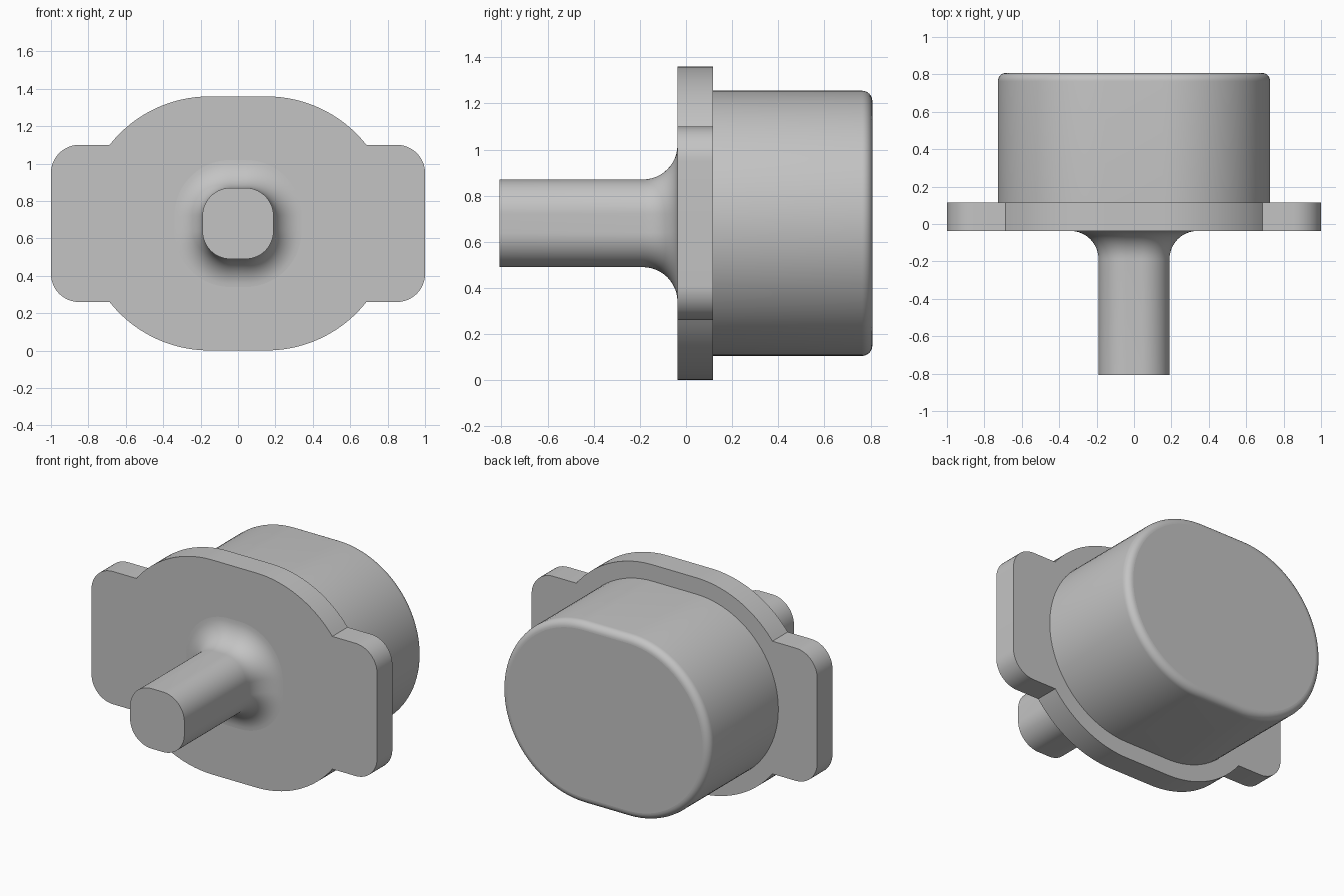
import bpy, bmesh, math

cube = bpy.data.objects.get("Cube")
if cube:
    bpy.data.objects.remove(cube, do_unlink=True)

MID_Z = 0.68              # height of the shared axis
FRONT, BACK = -0.037, 0.116   # flange faces
END = 0.808               # half of the overall depth
SINK = 0.03               # overlap into the flange

grey = bpy.data.materials.new("plain_grey")
grey.use_nodes = True
GREY = (0.55, 0.55, 0.55, 1)
grey.diffuse_color = GREY
grey.node_tree.nodes["Principled BSDF"].inputs["Base Color"].default_value = GREY


def arc(cx, cz, r, start, stop, steps=24):
    angles = [start + (stop - start) * i / steps for i in range(steps + 1)]
    return [(cx + r * math.cos(a), cz + r * math.sin(a)) for a in angles]


def mirror_quarter(quarter):
    """Complete a closed outline from its upper right quarter."""
    half = quarter + [(-x, z) for x, z in reversed(quarter)]
    full = half + [(-x, -z) for x, z in half]
    return [p for i, p in enumerate(full) if math.dist(p, full[i - 1]) > 1e-5]


def rounded(flat_x, flat_z, r):
    return mirror_quarter(arc(flat_x, flat_z, r, 0, math.pi / 2))


def loft(name, sections):
    """Skin a list of (y, outline) sections and cap both ends."""
    bm = bmesh.new()
    rings = [[bm.verts.new((x, y, MID_Z + z)) for x, z in outline]
             for y, outline in sections]
    for a, b in zip(rings, rings[1:]):
        for i in range(len(a)):
            bm.faces.new((a[i - 1], a[i], b[i], b[i - 1]))
    bm.faces.new(rings[0])
    bm.faces.new(rings[-1])
    bmesh.ops.recalc_face_normals(bm, faces=bm.faces[:])
    mesh = bpy.data.meshes.new(name)
    bm.to_mesh(mesh)
    bm.free()
    mesh.materials.append(grey)
    obj = bpy.data.objects.new(name, mesh)
    bpy.context.collection.objects.link(obj)
    bpy.ops.object.select_all(action="DESELECT")
    obj.select_set(True)
    bpy.context.view_layer.objects.active = obj
    bpy.ops.object.shade_smooth_by_angle(angle=math.radians(30))
    for face in mesh.polygons:        # keep the end caps flat
        if len(face.vertices) > 4:
            face.use_smooth = False
    return obj


# Flange: wide rounded plate with a round-cornered tab on each side
FLAT, PLATE_R, TAB_H, TAB_R = 0.153, 0.679, 0.42, 0.15
meet = math.asin(TAB_H / PLATE_R)
quarter = (arc(1 - TAB_R, TAB_H - TAB_R, TAB_R, 0, math.pi / 2, 12)
           + arc(FLAT, 0, PLATE_R, meet, math.pi / 2))
plate = mirror_quarter(quarter)
loft("flange", [(FRONT, plate), (BACK, plate)])

# Housing: straight wall, then a small rounded edge at the back
BODY_R, EDGE = 0.575, 0.045
wall = [(BACK - SINK, rounded(FLAT, 0, BODY_R))]
for i in range(9):
    t = math.pi / 2 * i / 8
    wall.append((END - EDGE + EDGE * math.sin(t),
                 rounded(FLAT, 0, BODY_R - EDGE + EDGE * math.cos(t))))
loft("housing", wall)

# Shaft: rounded square bar that flares into the flange
CORE, SHAFT_R, FLARE = 0.04, 0.15, 0.15
bar = [(-END, rounded(CORE, CORE, SHAFT_R))]
for i in range(13):
    t = math.pi / 2 * i / 12
    bar.append((FRONT - FLARE + FLARE * math.sin(t),
                rounded(CORE, CORE, SHAFT_R + FLARE * (1 - math.cos(t)))))
bar.append((FRONT + SINK, bar[-1][1]))
loft("shaft", bar)
